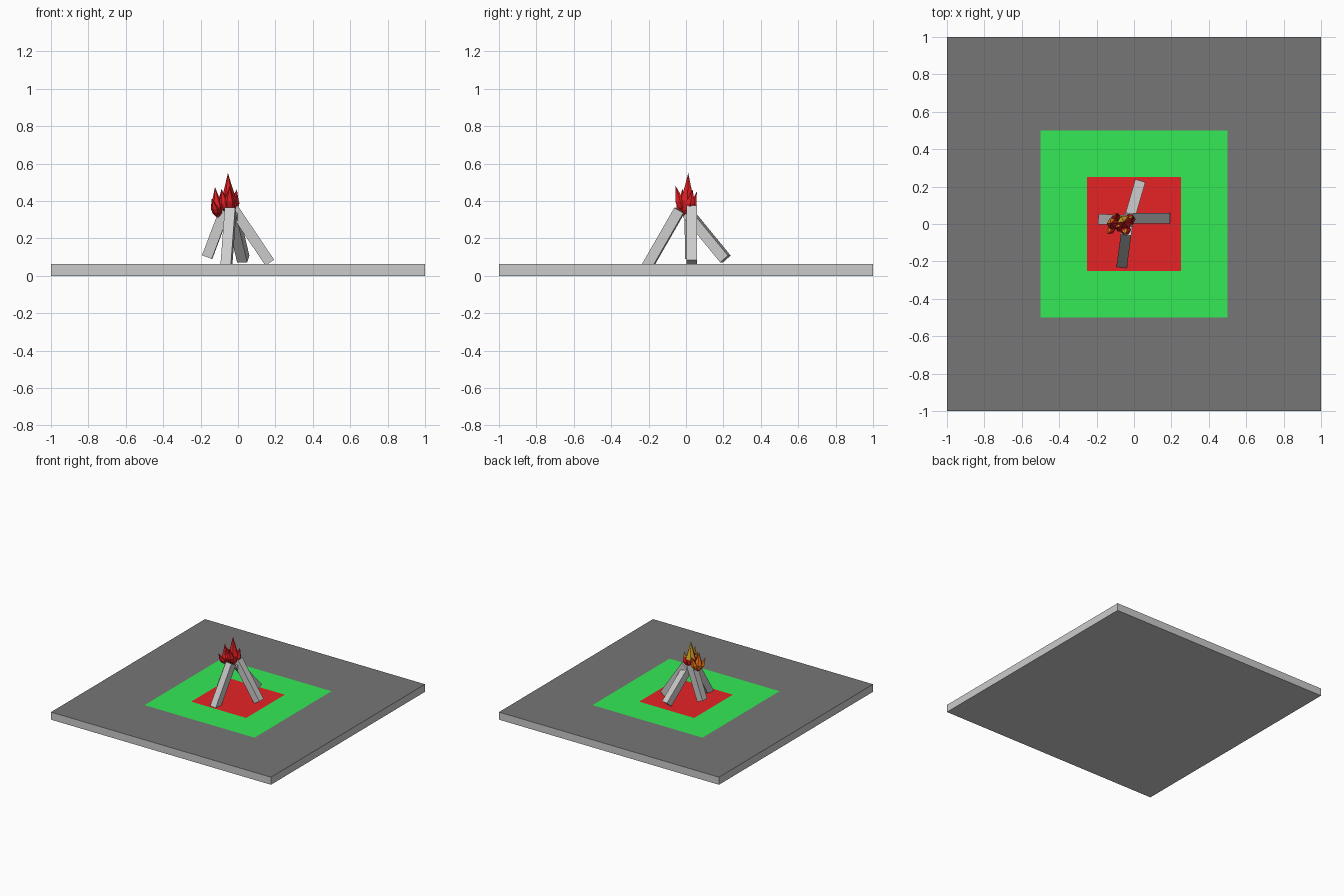
import bpy, bmesh, math
from mathutils import Vector, Matrix

if "Cube" in bpy.data.objects:
    bpy.data.objects.remove(bpy.data.objects["Cube"])


def material(name, rgb):
    m = bpy.data.materials.new(name)
    m.diffuse_color = (*rgb, 1)
    m.use_nodes = True
    m.node_tree.nodes["Principled BSDF"].inputs["Base Color"].default_value = m.diffuse_color
    return m


SIDE = material("stone_side", (0.6, 0.6, 0.6))
STONE = material("stone_top", (0.18, 0.18, 0.18))
GREEN = material("tile_green", (0.035, 0.82, 0.093))
RED = material("tile_red", (0.79, 0.017, 0.019))
FLAME = material("flame_red", (0.75, 0.012, 0.016))
ORANGE = material("flame_orange", (0.95, 0.2, 0.008))
YELLOW = material("flame_yellow", (0.7, 0.4, 0.02))


def finish(bm, name, mats=()):
    bmesh.ops.recalc_face_normals(bm, faces=bm.faces)
    me = bpy.data.meshes.new(name)
    bm.to_mesh(me)
    bm.free()
    for m in mats:
        me.materials.append(m)
    ob = bpy.data.objects.new(name, me)
    bpy.context.collection.objects.link(ob)
    return ob


# Tiled floor: 8 x 8 separate square slabs, top faces coloured in rings
H, S = 0.062, 0.25
bm = bmesh.new()
for i in range(8):
    for j in range(8):
        x, y = (i - 3.5) * S, (j - 3.5) * S
        bmesh.ops.create_cube(bm, size=1, matrix=Matrix.Translation((x, y, H / 2))
                              @ Matrix.Diagonal((S, S, H, 1)))
for f in bm.faces:
    c = f.calc_center_median()
    if c.z > H - 0.001:
        ring = max(abs(c.x), abs(c.y))
        f.material_index = 3 if ring < 0.25 else 2 if ring < 0.5 else 1
finish(bm, "tiled_floor", (SIDE, STONE, GREEN, RED))


# Four square logs leaning together
def log(name, foot, top, w=0.056):
    foot, top = Vector(foot), Vector(top)
    d = (top - foot).normalized()
    side = d.cross(Vector((0, 0, 1))).normalized() * w / 2
    up = side.cross(d).normalized() * w / 2
    bm = bmesh.new()
    for p in (foot, top):
        for a, b in ((-1, -1), (1, -1), (1, 1), (-1, 1)):
            bm.verts.new(p + side * a + up * b)
    bmesh.ops.convex_hull(bm, input=bm.verts[:])
    bmesh.ops.dissolve_limit(bm, angle_limit=0.01, verts=bm.verts[:], edges=bm.edges[:])
    finish(bm, name)


log("left_log", (-0.165, 0.025, 0.10), (-0.065, 0.02, 0.365))
log("right_log", (0.17, 0.03, 0.07), (-0.025, 0.03, 0.36))
log("front_log", (-0.063, -0.21, 0.045), (-0.04, -0.035, 0.35))
log("back_log", (0.028, 0.211, 0.09), (-0.03, 0.01, 0.335))


# Flames: each a cluster of faceted teardrop tongues, red in front and hot behind
def tongue(bm, base, tip, r, sides=6):
    base, tip = Vector(base), Vector(tip)
    rings = []
    for t, k in ((0.18, 0.85), (0.4, 1.0), (0.68, 0.5)):
        c = base.lerp(tip, t)
        rings.append([bm.verts.new(c + Vector((math.cos(a), math.sin(a), 0)) * r * k)
                      for a in (i * math.tau / sides for i in range(sides))])
    b, e = bm.verts.new(base), bm.verts.new(tip)
    for i in range(sides):
        j = (i + 1) % sides
        bm.faces.new((b, rings[0][j], rings[0][i]))
        bm.faces.new((e, rings[-1][i], rings[-1][j]))
        for lo, hi in zip(rings, rings[1:]):
            bm.faces.new((lo[i], lo[j], hi[j], hi[i]))


def flame(name, tongues, hot, low):
    bm = bmesh.new()
    for t in tongues:
        tongue(bm, *t)
    bmesh.ops.recalc_face_normals(bm, faces=bm.faces)
    for f in bm.faces:
        n = f.normal
        back = n.y > 0.05 and n.x < 0.3
        f.material_index = int(back and f.calc_center_median().z > low)
    finish(bm, name, (FLAME, hot))


flame("main_flame", [
    ((-0.045, 0.005, 0.31), (-0.054, 0.012, 0.55), 0.041),
    ((-0.06, -0.012, 0.335), (-0.09, -0.02, 0.465), 0.03),
    ((-0.033, 0.016, 0.335), (-0.006, 0.035, 0.462), 0.03),
    ((-0.045, -0.015, 0.34), (-0.045, -0.055, 0.48), 0.03),
], YELLOW, 0.42)
flame("side_flame", [
    ((-0.106, 0.0, 0.305), (-0.123, 0.005, 0.475), 0.033),
    ((-0.112, -0.015, 0.32), (-0.14, -0.055, 0.415), 0.022),
    ((-0.1, 0.018, 0.32), (-0.09, 0.058, 0.45), 0.026),
], ORANGE, 0.34)
